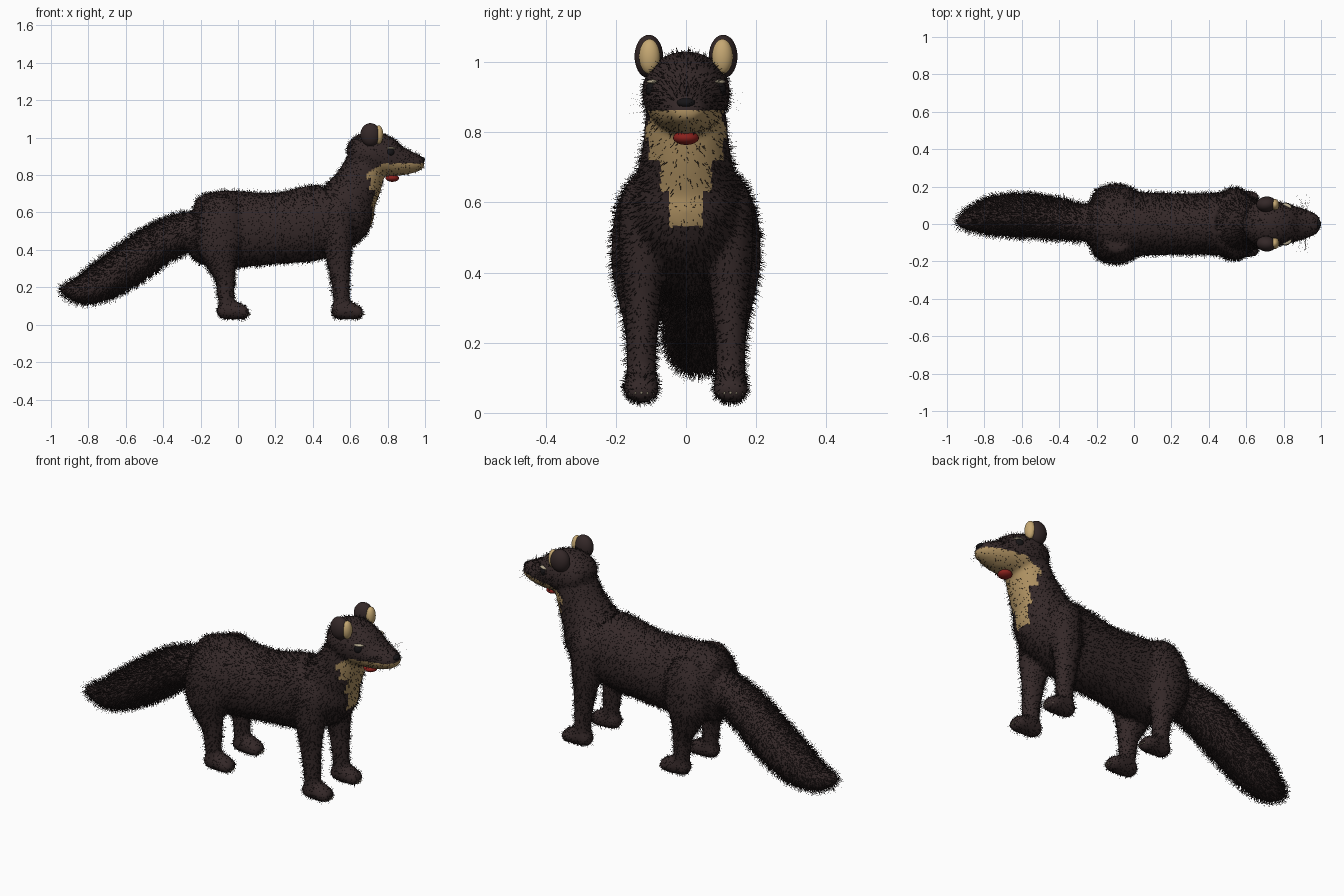
import bpy, bmesh, math, random
from mathutils import Vector, Matrix

random.seed(4)
cube = bpy.data.objects.get("Cube")
if cube:
    bpy.data.objects.remove(cube, do_unlink=True)


def material(name, r, g, b):
    m = bpy.data.materials.new(name)
    m.use_nodes = True
    m.diffuse_color = (r, g, b, 1)
    bsdf = m.node_tree.nodes["Principled BSDF"]
    bsdf.inputs["Base Color"].default_value = (r, g, b, 1)
    bsdf.inputs["Roughness"].default_value = 0.8
    return m


BROWN = material("dark_brown_fur", .034, .021, .021)
HAIR = material("black_brown_hair", .014, .009, .009)
TAN = material("tan_bib", .42, .28, .12)
EAR = material("pale_inner_ear", .56, .39, .17)
RED = material("red_tongue", .25, .015, .012)
BLACK = material("black_eye", .008, .007, .008)
CLAW = material("ivory_claw", .50, .43, .30)


def finish(name, bm, *mats):
    mesh = bpy.data.meshes.new(name)
    bm.to_mesh(mesh)
    bm.free()
    for m in mats:
        mesh.materials.append(m)
    obj = bpy.data.objects.new(name, mesh)
    bpy.context.collection.objects.link(obj)
    mesh.shade_smooth()
    return obj


def spline(pts, steps=5):
    """Catmull-Rom interpolation of tuples."""
    pts = [Vector(p) for p in pts]
    out = []
    for i in range(len(pts) - 1):
        a, b, c, d = pts[max(i - 1, 0)], pts[i], pts[i + 1], pts[min(i + 2, len(pts) - 1)]
        for k in range(steps):
            t = k / steps
            out.append(b + (c - a) * (t / 2) + (a * 2 - b * 5 + c * 4 - d) * (t * t / 2)
                       + (b * 3 - a - c * 3 + d) * (t ** 3 / 2))
    return out + [pts[-1]]


def loft(bm, pts, sides=24):
    """Closed tube; each point is x, y, z, radius in the xz plane, radius sideways."""
    rows = spline(pts)
    rings = []
    for i, p in enumerate(rows):
        t = rows[min(i + 1, len(rows) - 1)] - rows[max(i - 1, 0)]
        up = Vector((-t[2], 0, t[0])).normalized()
        ring = []
        for k in range(sides):
            a = math.tau * k / sides
            ring.append(bm.verts.new(Vector(p[:3]) + up * p[3] * math.sin(a)
                                     + Vector((0, p[4] * math.cos(a), 0))))
        rings.append(ring)
    for r, s in zip(rings, rings[1:]):
        for k in range(sides):
            n = (k + 1) % sides
            bm.faces.new((r[k], r[n], s[n], s[k]))
    bm.faces.new(rings[0][::-1])
    bm.faces.new(rings[-1])


def ellipsoid(name, centre, radii, mat, turn=0):
    bm = bmesh.new()
    m = Matrix.Translation(centre) @ Matrix.Rotation(turn, 4, 'Z') @ Matrix.Diagonal((*radii, 1))
    bmesh.ops.create_uvsphere(bm, u_segments=24, v_segments=14, radius=1, matrix=m)
    return finish(name, bm, mat)


# Body: trunk with neck, head, tail and legs, fused into one skin
bm = bmesh.new()
loft(bm, [(-.26, 0, .49, .10, .09), (-.21, 0, .49, .17, .14), (-.12, 0, .505, .205, .17),
          (0, 0, .51, .205, .17), (.2, 0, .515, .19, .165), (.38, 0, .54, .2, .165),
          (.54, 0, .59, .185, .165), (.60, 0, .68, .145, .14), (.65, 0, .77, .125, .122),
          (.68, 0, .85, .11, .115), (.70, 0, .91, .08, .09)])
loft(bm, [(.585, 0, .91, .03, .03), (.62, 0, .915, .085, .095), (.70, 0, .915, .117, .125),
          (.78, 0, .90, .113, .118), (.86, 0, .875, .082, .096), (.93, 0, .866, .058, .074),
          (.98, 0, .866, .037, .048), (.995, 0, .868, .015, .02)])
loft(bm, [(-.20, .01, .51, .10, .10), (-.30, .01, .49, .105, .10), (-.42, .03, .435, .11, .11),
          (-.58, .045, .325, .112, .115), (-.73, .045, .23, .10, .105), (-.83, .035, .185, .075, .08),
          (-.91, .02, .185, .04, .045), (-.95, .01, .19, .01, .01)])
for s in (1, -1):
    # front leg, hind leg and a paw under each
    loft(bm, [(.53, s * .10, .68, .05, .05), (.535, s * .115, .60, .085, .072),
              (.535, s * .12, .45, .08, .07), (.54, s * .125, .33, .062, .052),
              (.55, s * .127, .2, .048, .043), (.555, s * .127, .08, .042, .042)])
    loft(bm, [(-.09, s * .10, .68, .06, .05), (-.09, s * .12, .58, .12, .08),
              (-.10, s * .13, .44, .125, .083), (-.09, s * .13, .34, .088, .068),
              (-.07, s * .127, .25, .055, .05), (-.065, s * .127, .16, .045, .042),
              (-.06, s * .127, .08, .04, .042)])
    for x in (.5, -.11):
        loft(bm, [(x, s * .127, .08, .015, .02), (x + .02, s * .127, .078, .044, .042),
                  (x + .07, s * .127, .08, .052, .048), (x + .12, s * .127, .07, .042, .05),
                  (x + .155, s * .127, .062, .03, .042), (x + .168, s * .127, .06, .01, .02)])
bmesh.ops.recalc_face_normals(bm, faces=bm.faces)
body = finish("furry_body", bm)
remesh = body.modifiers.new("skin", 'REMESH')
remesh.mode = 'VOXEL'
remesh.voxel_size = .011
soften = body.modifiers.new("soften", 'SMOOTH')
soften.iterations = 6
bpy.context.view_layer.update()
skin = bpy.data.meshes.new_from_object(body.evaluated_get(bpy.context.evaluated_depsgraph_get()))
body.modifiers.clear()
body.data = skin
skin.materials.clear()
for m in (BROWN, TAN):
    skin.materials.append(m)


def on_bib(c):
    """Tan chin, throat and stepped chest patch."""
    if not .53 < c.z < .86 or c.x < .62:
        return False
    if c.z > .78:
        return c.x > .69 + max(0, c.z - .81) * 1.6
    width = .105 if c.z > .72 else .072 if c.z > .63 else .046
    return abs(c.y) < width and c.x > (.69 if c.z > .63 else .62)


for f in skin.polygons:
    f.material_index = int(on_bib(f.center))
skin.shade_smooth()

# Fur: thin blades combed backwards, longest on the tail
bm = bmesh.new()


def blade(root, tip, width):
    side = (tip - root).cross(Vector([random.uniform(-1, 1) for _ in range(3)])).normalized() * width
    bm.faces.new([bm.verts.new(v) for v in (root - side, root + side, tip)])


for f in skin.polygons:
    c, n = f.center, f.normal
    tail = c.x < -.27
    chance = .3 if on_bib(c) else 1.5 if tail else .8
    for _ in range(int(chance + random.random())):
        jitter = Vector([random.uniform(-1, 1) for _ in range(3)])
        size = .032 if tail else .015 if c.z > .78 or c.z < .14 else .021
        comb = Vector((-.5, 0, -.35)) if tail else Vector((-.25, 0, -.35))
        way = (n + comb + jitter * .4).normalized()
        root = c + jitter * .005 - n * .003
        tip = root + way * size * random.uniform(.6, 1.3)
        tip.z = max(tip.z, 0)
        blade(root, tip, .0013)
# Whiskers
for s in (1, -1):
    for k in range(8):
        root = Vector((.90 + .008 * (k % 4), s * .075, .865 + .012 * (k // 2)))
        blade(root, root + Vector((random.uniform(-.06, .03), s * .09, random.uniform(-.02, .025))), .0007)
finish("fur_and_whiskers", bm, HAIR)

# Face
ellipsoid("nose", (.983, 0, .884), (.017, .026, .014), BLACK)
ellipsoid("tongue", (.825, 0, .784), (.036, .037, .02), RED)
for s, side in ((1, "left"), (-1, "right")):
    ellipsoid(side + "_ear", (.708, s * .106, 1.016), (.054, .041, .062), BROWN, s * .1)
    ellipsoid(side + "_inner_ear", (.752, s * .104, 1.016), (.025, .03, .05), EAR, s * .1)
    ellipsoid(side + "_eye", (.815, s * .097, .922), (.022, .017, .022), BLACK, -s * .4)
    ellipsoid(side + "_eyelid", (.818, s * .095, .944), (.026, .015, .006), CLAW, -s * .4)

# Claws: five on every paw
bm = bmesh.new()
for x in (.5, -.11):
    for s in (1, -1):
        for k in range(-2, 3):
            m = (Matrix.Translation((x + .163 - .006 * k * k, s * .127 + k * .017, .058))
                 @ Matrix.Rotation(math.radians(105), 4, 'Y'))
            bmesh.ops.create_cone(bm, cap_ends=True, segments=8, radius1=.008, radius2=.001,
                                  depth=.036, matrix=m)
finish("claws", bm, CLAW)
